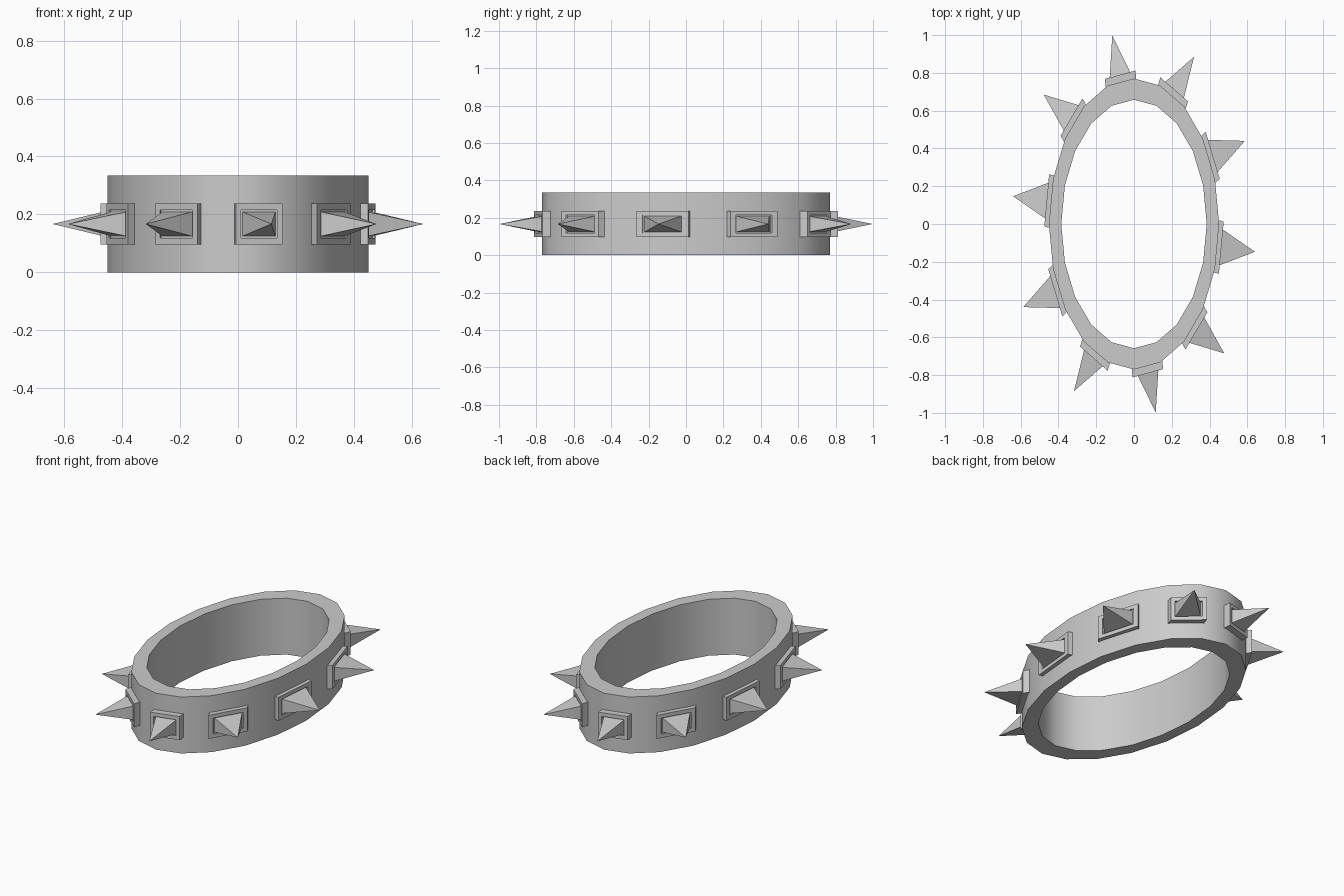
import bpy, bmesh, math
from mathutils import Vector

if "Cube" in bpy.data.objects:
    bpy.data.objects.remove(bpy.data.objects["Cube"])

SX = 0.585      # the round band is squashed along x into an oval
MID = 0.167     # height of the stud row


def make(name, verts, faces):
    me = bpy.data.meshes.new(name)
    me.from_pydata(verts, [], faces)
    bm = bmesh.new()
    bm.from_mesh(me)
    bmesh.ops.recalc_face_normals(bm, faces=bm.faces)
    bm.to_mesh(me)
    bm.free()
    ob = bpy.data.objects.new(name, me)
    bpy.context.collection.objects.link(ob)
    return ob


def place(a, t, r, z):
    # stud-local point (tangent, radial, height) at angle a, clockwise from +y
    x = r * math.sin(a) + t * math.cos(a)
    y = r * math.cos(a) - t * math.sin(a)
    return Vector((x * SX, y, MID + z))


def loop(a, w, h, r):
    return [place(a, t * w / 2, r, z * h / 2)
            for t, z in ((-1, -1), (1, -1), (1, 1), (-1, 1))]


# oval band, 20 sides
N = 20
profile = [(0.658, 0), (0.77, 0), (0.77, 0.335), (0.658, 0.335)]
verts, faces = [], []
for i in range(N):
    a = 2 * math.pi * i / N
    verts += [(r * math.sin(a) * SX, r * math.cos(a), z) for r, z in profile]
    for j in range(4):
        k, n = (j + 1) % 4, (i + 1) % N
        faces.append((i * 4 + j, i * 4 + k, n * 4 + k, n * 4 + j))
band = make("band", verts, faces)
bpy.context.view_layer.objects.active = band
band.select_set(True)
bpy.ops.object.shade_smooth_by_angle(angle=math.radians(40))

# studs: five measured tips, repeated by a half turn
tips = [(-0.115, 0.998), (0.318, 0.885), (0.587, 0.44), (0.64, -0.147), (0.478, -0.685)]
for i in range(10):
    a = math.radians(-9 + 36 * i)
    s = 1 if i < 5 else -1
    tx, ty = tips[i % 5]

    # plate with a shallow recess around the spike
    rings = [(0.28, 0.14, 0.755), (0.28, 0.14, 0.80),
             (0.215, 0.095, 0.80), (0.215, 0.095, 0.787)]
    v = [p for w, h, r in rings for p in loop(a, w, h, r)]
    f = [(0, 1, 2, 3), (12, 13, 14, 15)]
    for k in range(3):
        for j in range(4):
            n = (j + 1) % 4
            f.append((k * 4 + j, k * 4 + n, k * 4 + 4 + n, k * 4 + 4 + j))
    make(f"stud_plate_{i + 1}", v, f)

    # four-sided spike
    v = loop(a, 0.20, 0.085, 0.785) + [Vector((s * tx, s * ty, MID))]
    make(f"spike_{i + 1}", v,
         [(0, 1, 2, 3), (0, 1, 4), (1, 2, 4), (2, 3, 4), (3, 0, 4)])
